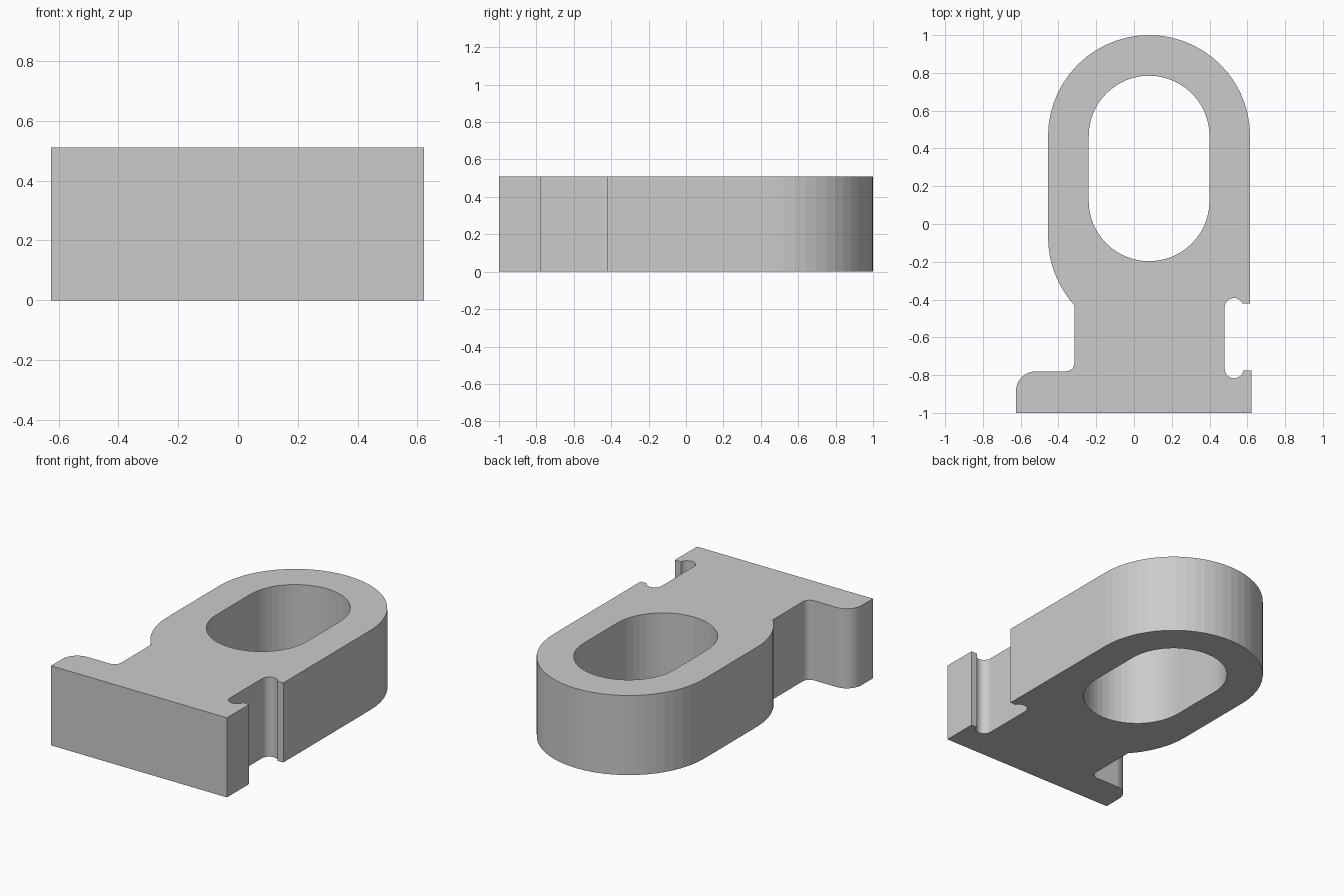
import bpy, bmesh
from math import cos, sin, radians

if "Cube" in bpy.data.objects:
    bpy.data.objects.remove(bpy.data.objects["Cube"])

HEIGHT = 0.51


def arc(cx, cy, r, start, end, steps):
    """Points along an arc, angles in degrees."""
    angles = [radians(start + (end - start) * i / steps) for i in range(steps + 1)]
    return [(cx + r * cos(a), cy + r * sin(a)) for a in angles]


# Outer outline, counter-clockwise from the right side of the rounded head
outer = (
    arc(0.08, 0.465, 0.535, 0, 180, 28)             # rounded head
    + arc(0.08, -0.07, 0.535, 180, 222.4, 8)        # left shoulder
    + arc(-0.36, -0.735, 0.045, 0, -90, 6)          # inner fillet of the foot
    + arc(-0.52, -0.885, 0.105, 90, 180, 8)         # rounded toe
    + [(-0.625, -1), (0.622, -1), (0.622, -0.775)]  # base
    + arc(0.53, -0.767, 0.05, -9, -180, 12)         # lower relief groove
    + arc(0.53, -0.442, 0.05, 180, 26, 12)          # upper relief groove
    + [(0.615, -0.42)]                              # right edge
)

# Elongated hole
hole = arc(0.08, 0.465, 0.32, 0, 180, 24) + arc(0.08, 0.123, 0.32, 180, 360, 24)

# Fill the profile between the two loops and extrude it
bm = bmesh.new()
edges = []
for loop in (outer, hole):
    verts = [bm.verts.new((x, y, 0)) for x, y in loop]
    edges += [bm.edges.new((v, verts[(i + 1) % len(verts)])) for i, v in enumerate(verts)]
bmesh.ops.triangle_fill(bm, edges=edges, use_beauty=True)
result = bmesh.ops.extrude_face_region(bm, geom=bm.faces[:], use_keep_orig=True)
top = [g for g in result["geom"] if isinstance(g, bmesh.types.BMVert)]
bmesh.ops.translate(bm, verts=top, vec=(0, 0, HEIGHT))
bmesh.ops.recalc_face_normals(bm, faces=bm.faces[:])

mesh = bpy.data.meshes.new("slotted_bracket")
bm.to_mesh(mesh)
bm.free()
bracket = bpy.data.objects.new("slotted_bracket", mesh)
bpy.context.collection.objects.link(bracket)
